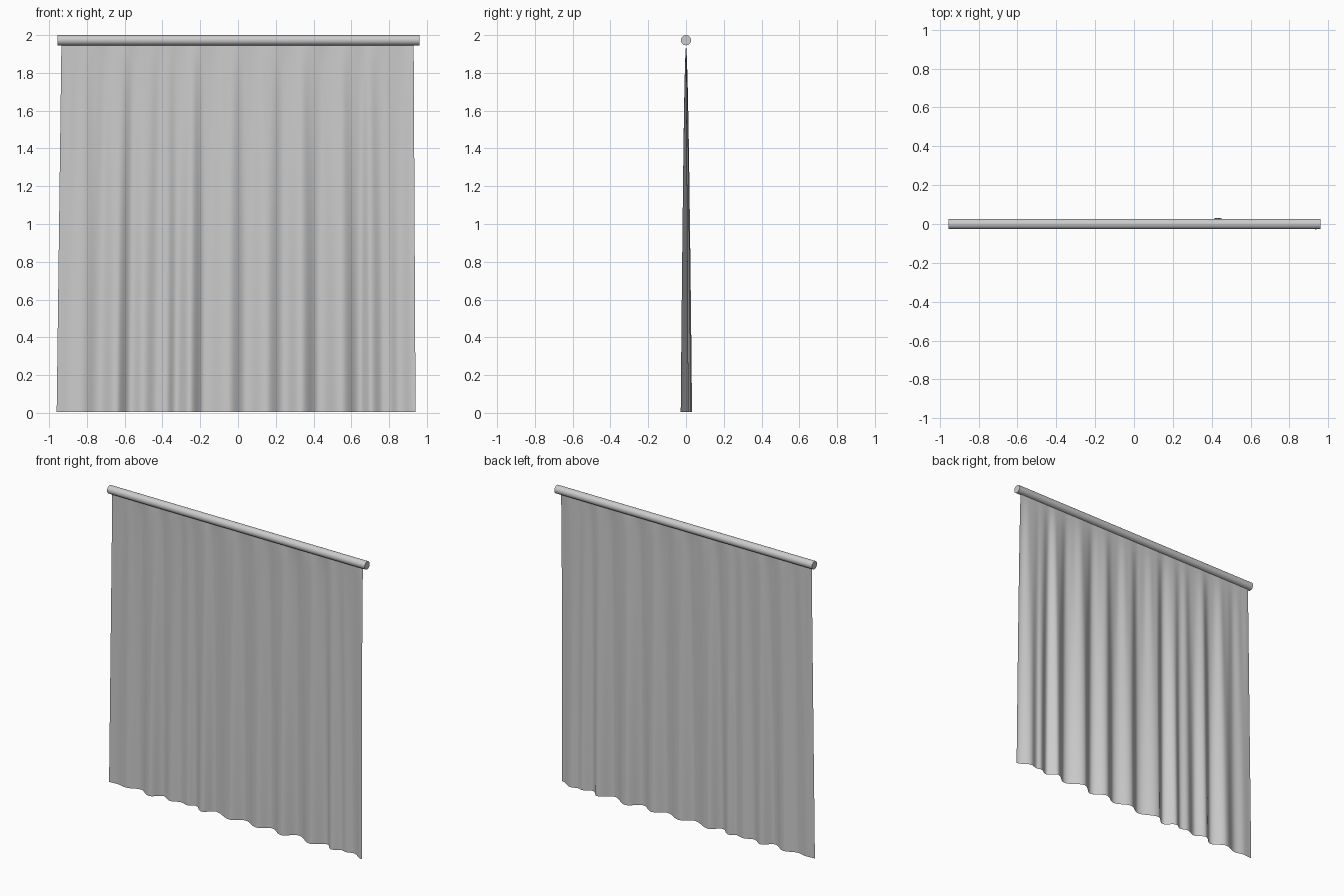
import bpy, math

if "Cube" in bpy.data.objects:
    bpy.data.objects.remove(bpy.data.objects["Cube"])

# Fold profile at the hem: (x, y) crests and valleys
FOLDS = [(-0.96, 0.002), (-0.90, 0.006), (-0.83, -0.006), (-0.74, 0.022),
         (-0.645, -0.025), (-0.57, 0.024), (-0.50, -0.010), (-0.43, 0.013),
         (-0.38, 0.0), (-0.33, 0.022), (-0.255, -0.026), (-0.18, 0.024),
         (-0.05, -0.023), (0.04, 0.022), (0.15, -0.022), (0.24, 0.022),
         (0.335, -0.026), (0.43, 0.032), (0.55, -0.027), (0.645, 0.026),
         (0.705, -0.020), (0.77, 0.008), (0.80, 0.0), (0.85, 0.013), (0.94, -0.028)]
TOP = 1.95
COLS, ROWS = 380, 40


def fold(x):
    for (x0, y0), (x1, y1) in zip(FOLDS, FOLDS[1:]):
        if x <= x1:
            t = max(0, (x - x0) / (x1 - x0))
            return y0 + (y1 - y0) * (0.5 - 0.5 * math.cos(math.pi * t))
    return FOLDS[-1][1]


# Curtain: single cloth sheet, folds deepening toward the hem
verts, faces = [], []
for r in range(ROWS + 1):
    t = r / ROWS                       # 0 at the rod, 1 at the hem
    z = TOP + (0.004 - TOP) * t
    left = -0.935 - 0.025 * t
    right = 0.93 + 0.01 * t
    depth = t ** 0.6
    gather = 0.012 * t * (1 - t) ** 4  # fine gathers near the rod
    for c in range(COLS + 1):
        u = c / COLS
        y = depth * fold(-0.96 + 1.9 * u) + gather * math.sin(u * 52 * math.pi)
        verts.append((left + (right - left) * u, y, z))
row = COLS + 1
for r in range(ROWS):
    for c in range(COLS):
        a = r * row + c
        faces.append((a, a + row, a + row + 1, a + 1))
mesh = bpy.data.meshes.new("curtain")
mesh.from_pydata(verts, [], faces)
mesh.polygons.foreach_set("use_smooth", [True] * len(faces))
mesh.update()
curtain = bpy.data.objects.new("curtain", mesh)
bpy.context.collection.objects.link(curtain)

# Rod: round bar with flat ends
bpy.ops.mesh.primitive_cylinder_add(vertices=32, radius=0.027, depth=1.915,
                                    location=(0.0025, 0, 1.973),
                                    rotation=(0, math.pi / 2, 0))
bpy.context.object.name = "curtain_rod"
bpy.ops.object.shade_smooth_by_angle()
